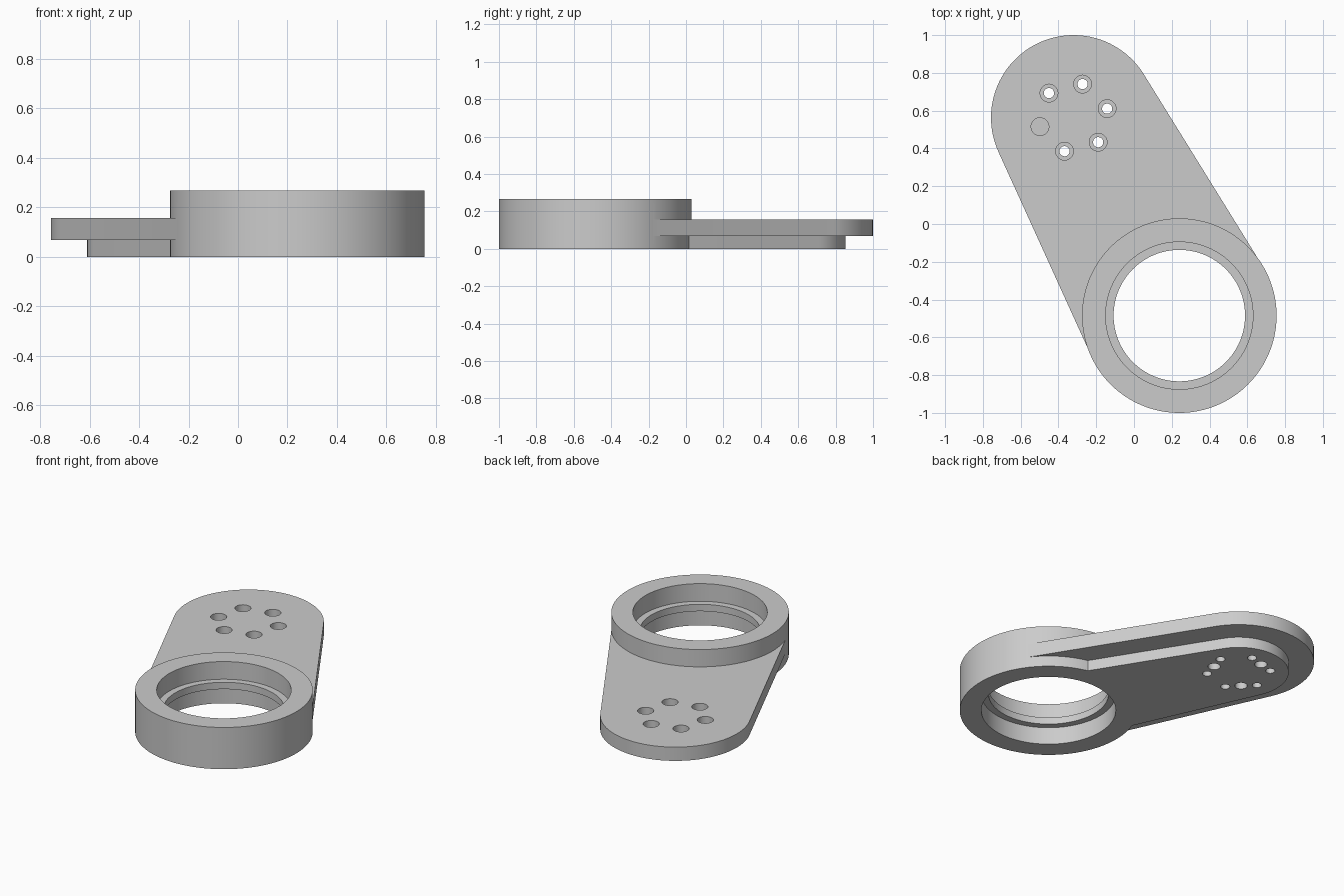
import bpy, bmesh
from math import sin, cos, acos, atan2, pi, radians, hypot

cube = bpy.data.objects.get("Cube")
if cube:
    bpy.data.objects.remove(cube, do_unlink=True)

RING = (0.24, -0.485)     # centre of the clamp ring
PAD = (-0.32, 0.563)      # centre of the bolt pad
HEIGHT = 0.267

grey = bpy.data.materials.new("plain_grey")
grey.use_nodes = True
colour = (0.6, 0.6, 0.6, 1)
grey.diffuse_color = colour
grey.node_tree.nodes["Principled BSDF"].inputs["Base Color"].default_value = colour


def arc(centre, r, start, end, steps):
    return [(centre[0] + r * cos(start + (end - start) * i / steps),
             centre[1] + r * sin(start + (end - start) * i / steps))
            for i in range(steps + 1)]


def prism(name, outline, z0, z1):
    """Extrude a closed counter-clockwise outline from z0 to z1."""
    bm = bmesh.new()
    face = bm.faces.new([bm.verts.new((x, y, z0)) for x, y in outline])
    new = bmesh.ops.extrude_face_region(bm, geom=[face])["geom"]
    for v in new:
        if isinstance(v, bmesh.types.BMVert):
            v.co.z = z1
    bmesh.ops.recalc_face_normals(bm, faces=bm.faces)
    mesh = bpy.data.meshes.new(name)
    bm.to_mesh(mesh)
    bm.free()
    mesh.materials.append(grey)
    obj = bpy.data.objects.new(name, mesh)
    bpy.context.collection.objects.link(obj)
    return obj


def disc(name, centre, r, z0, z1, steps=96):
    return prism(name, arc(centre, r, 0, 2 * pi, steps)[:-1], z0, z1)


def tapered_slot(name, r_ring, r_pad, z0, z1):
    """Two circles joined by their outer tangents."""
    dx, dy = PAD[0] - RING[0], PAD[1] - RING[1]
    axis = atan2(dy, dx)
    a = acos((r_ring - r_pad) / hypot(dx, dy))
    pts = arc(PAD, r_pad, axis - a, axis + a, 48)
    pts += arc(RING, r_ring, axis + a, axis - a + 2 * pi, 48)
    return prism(name, pts, z0, z1)


def boolean(target, other, operation):
    mod = target.modifiers.new(other.name, "BOOLEAN")
    mod.operation, mod.object, mod.solver = operation, other, "EXACT"
    bpy.context.view_layer.objects.active = target
    bpy.ops.object.modifier_apply(modifier=mod.name)
    bpy.data.objects.remove(other, do_unlink=True)


# Ring, arm plate and underside rib joined into one bracket
bracket = disc("bracket_arm", RING, 0.515, 0, HEIGHT, 128)
boolean(bracket, tapered_slot("arm_plate", 0.513, 0.437, 0.068, 0.156), "UNION")
boolean(bracket, tapered_slot("underside_rib", 0.368, 0.29, 0, 0.1), "UNION")

# Ring bore with an inner lip left between two wider counterbores
boolean(bracket, disc("bore", RING, 0.348, -0.1, 0.4), "DIFFERENCE")
boolean(bracket, disc("upper_bore", RING, 0.39, 0.154, 0.4), "DIFFERENCE")
boolean(bracket, disc("lower_bore", RING, 0.39, -0.1, 0.11), "DIFFERENCE")


def around_pad(r, degrees):
    t = radians(degrees)
    return PAD[0] + r * cos(t), PAD[1] + r * sin(t)


# Six counterbored through holes
for i in range(6):
    spot = around_pad(0.184, 15 + 60 * i)
    boolean(bracket, disc("bolt_hole", spot, 0.027, -0.1, 0.4, 32), "DIFFERENCE")
    boolean(bracket, disc("bolt_recess", spot, 0.047, 0.075, 0.4, 32), "DIFFERENCE")

# Three blind locating holes in the underside
for i in range(3):
    spot = around_pad(0.157, -15 + 120 * i)
    boolean(bracket, disc("pin_hole", spot, 0.036, -0.1, 0.1, 32), "DIFFERENCE")

bpy.ops.object.select_all(action="DESELECT")
bracket.select_set(True)
bpy.context.view_layer.objects.active = bracket
bpy.ops.object.shade_smooth_by_angle(angle=radians(30))
